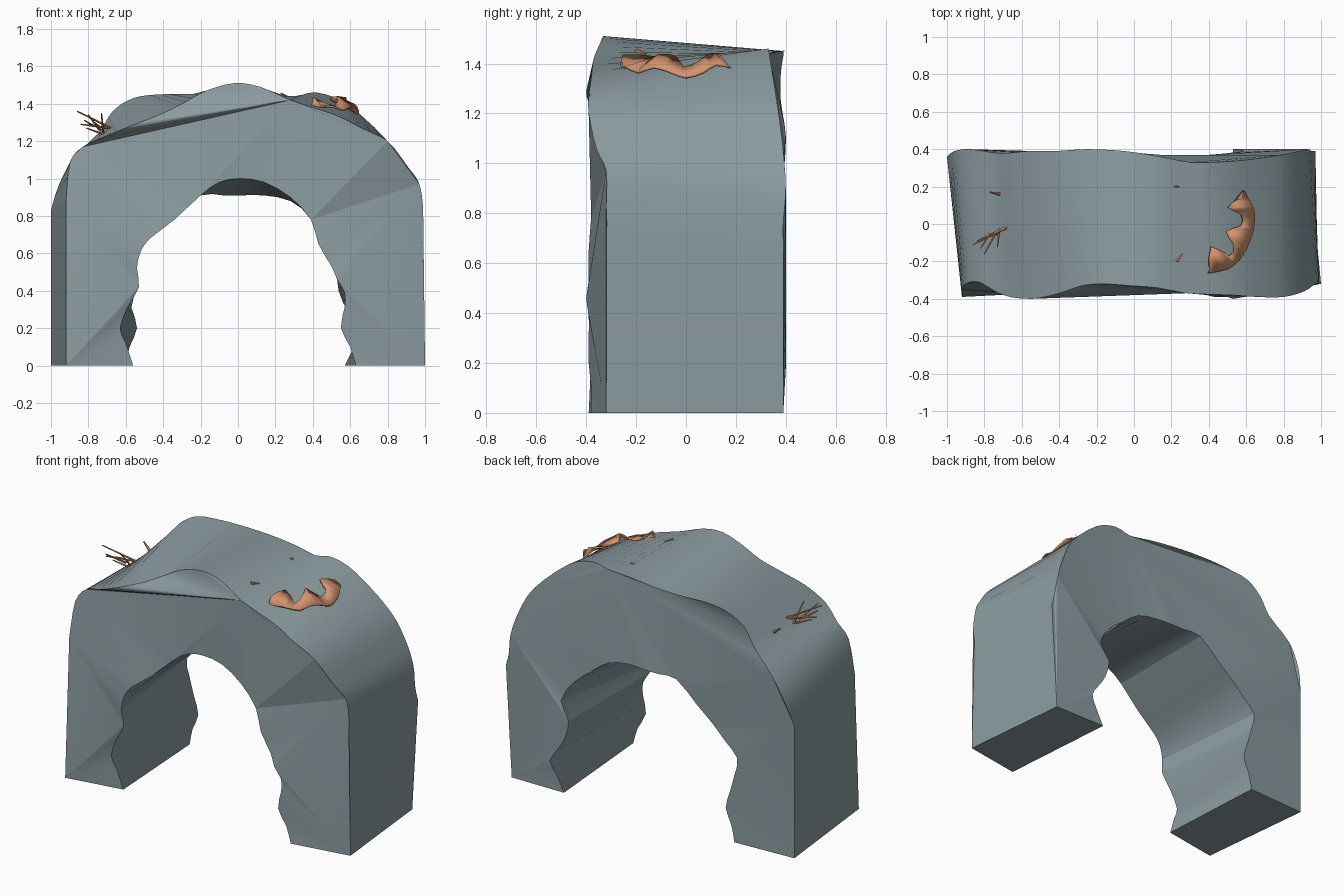
import bpy, bmesh, math
from mathutils import Vector

if "Cube" in bpy.data.objects:
    bpy.data.objects.remove(bpy.data.objects["Cube"], do_unlink=True)


def make_material(name, colour):
    mat = bpy.data.materials.new(name)
    mat.use_nodes = True
    mat.diffuse_color = (*colour, 1)
    mat.node_tree.nodes["Principled BSDF"].inputs["Base Color"].default_value = (*colour, 1)
    return mat


stone = make_material("stone grey", (0.26, 0.33, 0.355))
rust = make_material("rust orange", (0.64, 0.29, 0.155))


def finish(bm, name, mat, angle):
    """Turn a bmesh into a named object with smooth shading below an angle."""
    bmesh.ops.recalc_face_normals(bm, faces=bm.faces)
    mesh = bpy.data.meshes.new(name)
    bm.to_mesh(mesh)
    bm.free()
    mesh.materials.append(mat)
    obj = bpy.data.objects.new(name, mesh)
    bpy.context.collection.objects.link(obj)
    bpy.ops.object.select_all(action="DESELECT")
    obj.select_set(True)
    bpy.context.view_layer.objects.active = obj
    bpy.ops.object.shade_smooth_by_angle(angle=math.radians(angle))
    return obj


def smooth_path(points, steps):
    """Catmull-Rom curve through the points."""
    pts = [points[0]] + points + [points[-1]]
    path = []
    for a, b, c, d in zip(pts, pts[1:], pts[2:], pts[3:]):
        for i in range(steps):
            t = i / steps
            path.append(b + (c - a) * t / 2 + (a * 2 - b * 5 + c * 4 - d) * t * t / 2
                        + (b * 3 - a - c * 3 + d) * t ** 3 / 2)
    return path + [points[-1]]


def split_rails(rows):
    """Front and back rails from rows of front xyz, back xyz in hundredths."""
    front = [Vector(row[:3]) / 100 for row in rows]
    back = [Vector(row[3:]) / 100 for row in rows]
    return front, back


# Outer skin of the arch, from one foot over the crown to the other
outer = [
    (-92, -39, 0, -100, 36, 0), (-92, -35, 86, -100, 36, 83),
    (-90, -32, 108, -96, 39, 96), (-83, -31, 117, -88, 40, 111),
    (-70, -38, 123, -74, 38, 125), (-55, -40, 129, -67, 38, 136),
    (-40, -37, 135, -56, 39, 143), (-28, -33, 141, -42, 39, 145),
    (-17, -32, 147, -25, 40, 145), (-2, -33, 151, -5, 39, 145),
    (12, -34, 149, 14, 36, 145), (28, -37, 142, 30, 33, 144),
    (52, -38, 134, 42, 33, 146), (66, -39, 127, 58, 34, 140),
    (80, -39, 120, 79, 37, 121), (91, -36, 106, 88, 39, 105),
    (97, -32, 97, 93, 40, 90), (99, -32, 83, 95, 39, 77),
    (98, -32, 75, 97, 39, 69), (100, -32, 0, 93, 39, 0)]

# Inner skin of the opening, in the same direction
inner = [
    (-56, -33, 0, -60, 38, 0), (-60, -34, 12, -58, 38, 10),
    (-63, -35, 20, -54, 38, 20), (-59, -36, 31, -57, 38, 31),
    (-53, -37, 42, -60, 38, 42), (-54, -38, 52, -62, 38, 53),
    (-52, -38, 61, -53, 38, 62), (-47, -38, 68, -45, 38, 70),
    (-34, -37, 78, -34, 38, 79), (-20, -36, 91, -20, 38, 91),
    (-10, -36, 98, -8, 38, 91), (1, -36, 100, 2, 38, 91),
    (14, -36, 98, 14, 37, 91), (28, -37, 90, 28, 37, 88),
    (39, -38, 78, 40, 37, 79), (43, -39, 65, 51, 38, 70),
    (50, -39, 53, 59, 39, 57), (53, -40, 46, 53, 40, 46),
    (57, -39, 39, 56, 40, 34), (57, -39, 31, 61, 40, 26),
    (55, -39, 20, 66, 40, 18), (60, -38, 10, 62, 39, 10),
    (63, -38, 0, 57, 39, 0)]


def fill_cap(bm, out, inn):
    """Cliff face: broad fans from a few corner points of the outer rail."""
    corners = [0, 1, 7, 31, 40, 46, len(out) - 1]
    for start, end in zip(corners, corners[1:]):
        for k in range(start, end - 1):
            bm.faces.new((out[end], out[k], out[k + 1]))
    apexes = [out[k] for k in corners]
    # Band between the corners and the opening, taking the shorter diagonal
    i = j = 0
    while i < len(apexes) - 1 or j < len(inn) - 1:
        a, b = apexes[i], inn[j]
        step_out = j == len(inn) - 1
        if not step_out and i < len(apexes) - 1:
            step_out = (apexes[i + 1].co - b.co).length < (inn[j + 1].co - a.co).length
        if step_out:
            i += 1
        else:
            j += 1
        bm.faces.new((a, b, apexes[i] if step_out else inn[j]))


def build_arch():
    bm = bmesh.new()
    loops = []
    for out, inn in zip(split_rails(outer), split_rails(inner)):
        # The straight leg walls stay unsmoothed
        path = [out[0]] + smooth_path(out[1:-1], 3) + [out[-1]]
        rails = [[bm.verts.new(p) for p in rail] for rail in (path, smooth_path(inn, 2))]
        fill_cap(bm, *rails)
        loops.append(rails[0] + rails[1][::-1])
    front, back = loops
    for i in range(len(front)):
        # Previous index wraps round, closing the soles of both feet
        bm.faces.new((front[i - 1], front[i], back[i], back[i - 1]))
    return finish(bm, "rock_arch", stone, 15)


def build_crescent():
    """Wavy scalloped strip lying on the crown."""
    edge_out = [(39, -26, 138), (50, -24, 138), (56, -19, 136), (60, -13, 138),
                (63, -6, 136), (64, 0, 134), (64, 7, 136), (62, 12, 139), (58, 18, 138)]
    edge_in = [(40, -25, 143), (41, -12, 142), (51, -17, 138), (53, -11, 143),
               (49, -4, 142), (57, -1, 138), (57, 5, 140), (50, 9, 143), (57, 14, 143)]
    bm = bmesh.new()
    rails = [[bm.verts.new(p) for p in smooth_path([Vector(q) / 100 for q in edge], 2)]
             for edge in (edge_out, edge_in)]
    for a, b, c, d in zip(rails[0], rails[0][1:], rails[1][1:], rails[1]):
        bm.faces.new((a, b, c, d))
    obj = finish(bm, "crescent_fungus", rust, 40)
    solid = obj.modifiers.new("thickness", "SOLIDIFY")
    solid.thickness = 0.01
    return obj


def build_twigs(name, sticks, radius):
    """Thin tapered sticks, each from a start to an end point."""
    bm = bmesh.new()
    for stick in sticks:
        a, b = Vector(stick[:3]) / 100, Vector(stick[3:]) / 100
        turn = (b - a).to_track_quat("Z", "Y").to_matrix().to_4x4()
        turn.translation = (a + b) / 2
        bmesh.ops.create_cone(bm, cap_ends=True, segments=6, radius1=radius,
                              radius2=radius / 2, depth=(b - a).length, matrix=turn)
    return finish(bm, name, rust, 40)


build_arch()
build_crescent()
build_twigs("twig_cluster", [
    (-68, -2, 127, -86, -11, 136), (-69, -2, 127, -84, -9, 129),
    (-70, -4, 123, -81, -8, 127), (-74, -5, 126, -80, -16, 134),
    (-72, -3, 124, -73, -12, 135), (-77, -5, 128, -82, -13, 131)], 0.007)
build_twigs("loose_twigs", [
    (-72, 16, 126, -77, 17, 130), (21, 20, 144, 24, 20, 145),
    (23, -20, 145, 26, -16, 144)], 0.009)
